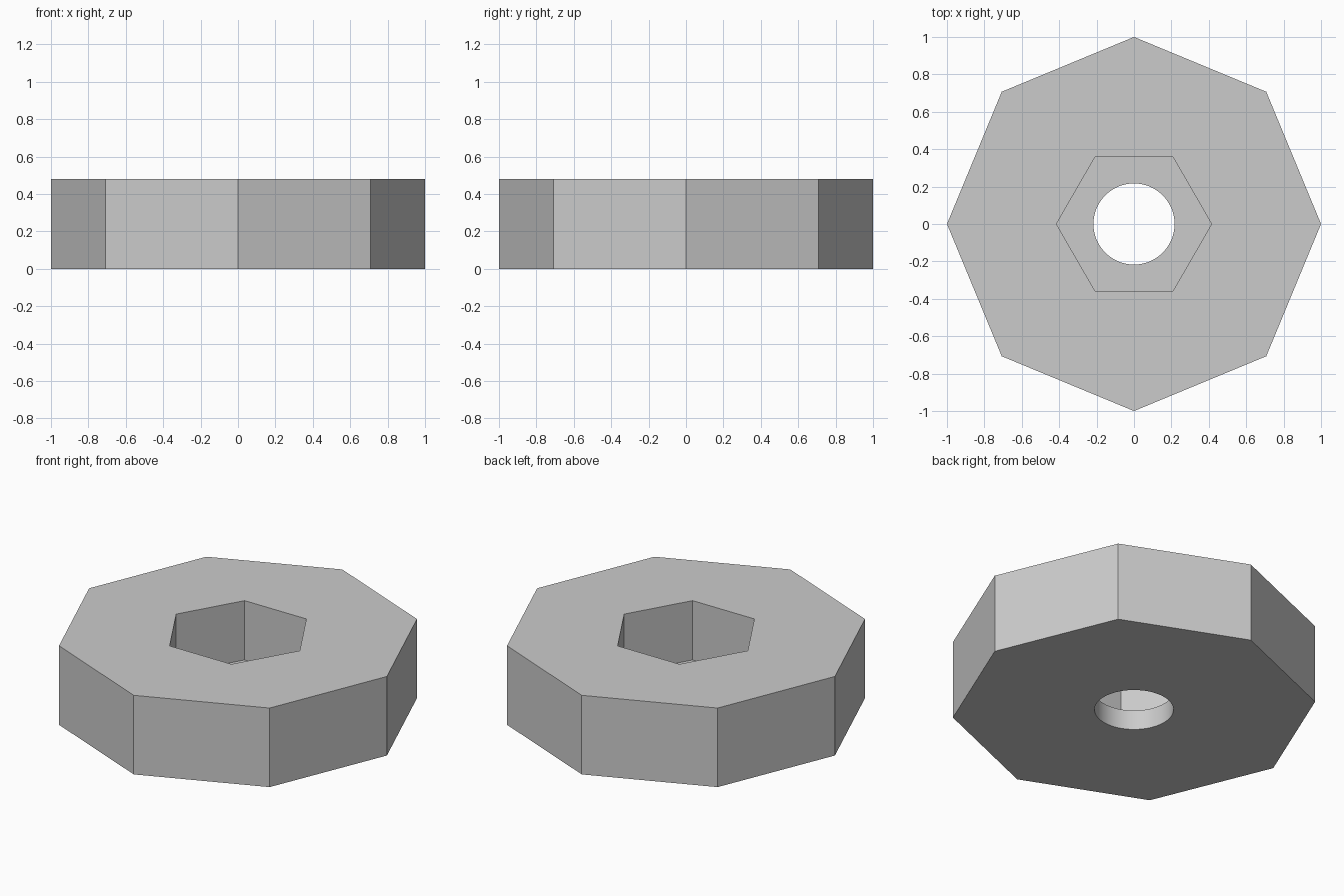
import bpy, bmesh
from math import cos, sin, tau, radians

cube = bpy.data.objects.get("Cube")
if cube:
    bpy.data.objects.remove(cube, do_unlink=True)

HEIGHT, LEDGE = 0.48, 0.12

# Material
grey = bpy.data.materials.new("plain grey")
grey.use_nodes = True
colour = (0.6, 0.6, 0.6, 1)
grey.diffuse_color = colour
grey.node_tree.nodes["Principled BSDF"].inputs["Base Color"].default_value = colour

bm = bmesh.new()


def ring(sides, radius, z):
    """Closed loop of edges forming a regular polygon."""
    verts = [bm.verts.new((radius * cos(tau * i / sides), radius * sin(tau * i / sides), z))
             for i in range(sides)]
    return verts, [bm.edges.new((verts[i - 1], verts[i])) for i in range(sides)]


def wall(sides, radius, low, high):
    """Upright wall; returns its lower and upper edge loops."""
    a, lower = ring(sides, radius, low)
    b, upper = ring(sides, radius, high)
    for i in range(sides):
        bm.faces.new((a[i - 1], a[i], b[i], b[i - 1]))
    return lower, upper


# Octagonal outside, hexagonal socket, round through hole
outer_low, outer_high = wall(8, 1.0, 0, HEIGHT)
socket_low, socket_high = wall(6, 0.415, LEDGE, HEIGHT)
hole_low, hole_high = wall(64, 0.217, 0, LEDGE)

# Flat top, socket ledge and underside, each with its opening
for outline, opening in ((outer_high, socket_high), (socket_low, hole_high), (outer_low, hole_low)):
    bmesh.ops.triangle_fill(bm, edges=outline + opening, use_beauty=True)
bmesh.ops.recalc_face_normals(bm, faces=bm.faces)

mesh = bpy.data.meshes.new("octagonal_body")
bm.to_mesh(mesh)
bm.free()
mesh.materials.append(grey)
body = bpy.data.objects.new("octagonal_body", mesh)
bpy.context.collection.objects.link(body)

# Smooth round hole with sharp corners elsewhere
bpy.ops.object.select_all(action="DESELECT")
body.select_set(True)
bpy.context.view_layer.objects.active = body
bpy.ops.object.shade_smooth_by_angle(angle=radians(30))
